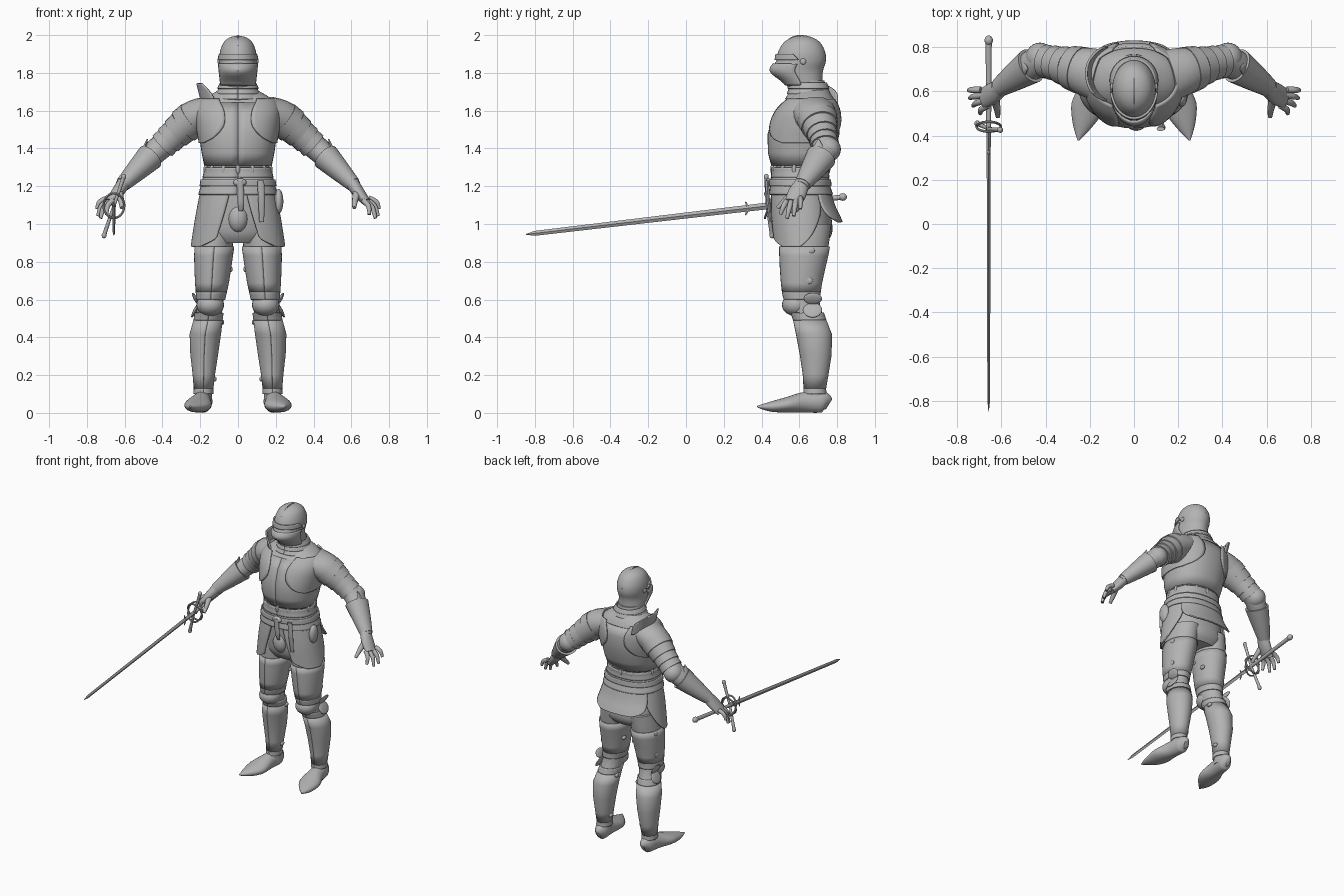
import bpy
import bmesh
from math import sin, cos, radians, pi, copysign
from mathutils import Vector, Matrix, Euler

old = bpy.data.objects.get("Cube")
if old:
    bpy.data.objects.remove(old, do_unlink=True)

steel = bpy.data.materials.new("steel_grey")
steel.use_nodes = True
GREY = (0.45, 0.45, 0.45, 1)
steel.diffuse_color = GREY
steel.node_tree.nodes["Principled BSDF"].inputs["Base Color"].default_value = GREY
made = []


def finish(name, bm, pair=False, thick=0):
    """Turn a bmesh into one object, or into a mirrored left and right pair."""
    bmesh.ops.recalc_face_normals(bm, faces=bm.faces)
    for side in (("left_", "right_") if pair else ("",)):
        mesh = bpy.data.meshes.new(side + name)
        if side == "right_":
            bmesh.ops.scale(bm, vec=(-1, 1, 1), verts=bm.verts)
            bmesh.ops.reverse_faces(bm, faces=bm.faces)
        bm.to_mesh(mesh)
        mesh.materials.append(steel)
        ob = bpy.data.objects.new(side + name, mesh)
        bpy.context.collection.objects.link(ob)
        if thick:
            mod = ob.modifiers.new("Thickness", "SOLIDIFY")
            mod.thickness, mod.offset = thick, 0
        made.append(ob)
    bm.free()


def sample(rows, per):
    """Smooth curve through rows of numbers."""
    rows = [Vector(r) for r in rows]
    out = []
    for i in range(len(rows) - 1):
        p, q = rows[i], rows[i + 1]
        before, after = rows[max(i - 1, 0)], rows[min(i + 2, len(rows) - 1)]
        for k in range(per):
            t = k / per
            m, n = (q - before) / 2, (after - p) / 2
            out.append(p * (2*t**3 - 3*t*t + 1) + m * (t**3 - 2*t*t + t)
                       + q * (3*t*t - 2*t**3) + n * (t**3 - t*t))
    return out + [rows[-1]]


def oval(angle, power):
    c, s = cos(angle), sin(angle)
    return copysign(abs(c) ** power, c), copysign(abs(s) ** power, s)


def skin(bm, grid, closed):
    for low, high in zip(grid, grid[1:]):
        n = len(low)
        for j in range(n if closed else n - 1):
            k = (j + 1) % n
            bm.faces.new((low[j], low[k], high[k], high[j]))


def loft(name, rows, upright=False, ref=(1, 0, 0), n=24, per=4, power=1, pair=False):
    """Oval rings (x, y, z, radius, radius) joined along a path."""
    bm = bmesh.new()
    pts = sample(rows, per)
    grid = []
    for i, row in enumerate(pts):
        a, b = pts[max(i - 1, 0)], pts[min(i + 1, len(pts) - 1)]
        t = Vector((0, 0, 1)) if upright else Vector((b - a)[:3]).normalized()
        u = Vector(ref)
        u = (u - t * u.dot(t)).normalized()
        v = t.cross(u)
        ring = []
        for j in range(n):
            c, s = oval(2 * pi * j / n, power)
            ring.append(bm.verts.new(Vector(row[:3]) + u * c * max(row[3], .001)
                                     + v * s * max(row[4], .001)))
        grid.append(ring)
    skin(bm, grid, True)
    bm.faces.new(grid[0])
    bm.faces.new(grid[-1])
    finish(name, bm, pair)


def plate(name, body, rows, off=.008, thick=.01, power=1, pair=False, steps=24):
    """Plate that follows an upright body; rows are (height, start, end angle, extra offset)."""
    bm = bmesh.new()
    levels = sample(body, 6)
    grid = []
    for z, a0, a1, extra in sample([tuple(r) + (0,) * (4 - len(r)) for r in rows], 4):
        i = next((i for i in range(len(levels) - 2) if levels[i + 1][2] >= z), len(levels) - 2)
        lo, hi = levels[i], levels[i + 1]
        x, y, _, rx, ry = lo.lerp(hi, min(max((z - lo[2]) / (hi[2] - lo[2]), 0), 1))
        line = []
        for j in range(steps + 1):
            c, s = oval(radians(a0 + (a1 - a0) * j / steps), power)
            line.append(bm.verts.new((x + (rx + off + extra) * c, y + (ry + off + extra) * s, z)))
        grid.append(line)
    skin(bm, grid, False)
    finish(name, bm, pair, thick)


def band(name, body, z0, z1, off, flare=0, power=1, pair=False):
    plate(name, body, [(z0, -90, 270, flare), (z1, -90, 270)], off, power=power, pair=pair, steps=40)


def ball(name, at, size, turn=(0, 0, 0), pair=False):
    bm = bmesh.new()
    rot = Euler([radians(d) for d in turn]).to_matrix().to_4x4()
    bmesh.ops.create_uvsphere(bm, u_segments=24, v_segments=14, radius=1,
                              matrix=Matrix.Translation(at) @ rot @ Matrix.Diagonal((*size, 1)))
    finish(name, bm, pair)


def rod(name, a, b, r0, r1=None, n=12, pair=False):
    r1 = r0 if r1 is None else r1
    ref = (0, 1, 0) if abs(b[1] - a[1]) < abs(b[2] - a[2]) else (1, 0, 0)
    loft(name, [(*a, r0, r0), (*b, r1, r1)], ref=ref, n=n, per=1, pair=pair)


# Torso and hips
BOXY = .9
torso = [(0, .63, .9, .15, .11), (0, .63, .96, .195, .145), (0, .615, 1.1, .19, .145),
         (0, .605, 1.2, .175, .137), (0, .605, 1.28, .165, .137), (0, .61, 1.35, .18, .162),
         (0, .615, 1.43, .19, .178), (0, .63, 1.52, .205, .18), (0, .645, 1.6, .21, .162),
         (0, .66, 1.66, .18, .125), (0, .665, 1.71, .1, .085)]
loft("torso", torso, upright=True, n=40, power=BOXY)
band("cuirass", torso, 1.31, 1.64, .004, power=BOXY)
for i in range(3):
    band(f"waist_lame_{i + 1}", torso, 1.245 - i * .045, 1.3 - i * .045, .008 + i * .004, .008, BOXY)
band("sword_belt", torso, 1.2, 1.235, .024, power=BOXY)
for i in range(14):
    a = 2 * pi * (i + .5) / 14
    ball(f"lace_{i + 1}", (.175 * cos(a), .605 + .147 * sin(a), 1.29), (.012, .012, .028))
plate("shoulder_guard", torso, [(1.43, -30, 30), (1.46, -55, 55), (1.52, -72, 72),
                                (1.6, -73, 73), (1.66, -62, 62)], .013, power=BOXY, pair=True)
raised = [(-.08, .68, 1.6, .1, .125), (-.08, .68, 1.76, .14, .145)]
plate("raised_shoulder_rim", raised, [(1.61, 110, 255), (1.69, 120, 240), (1.745, 160, 215)], 0)

# Skirt plates, codpiece and belt hangings
skirt = [(0, .625, .86, .245, .165), (0, .612, 1.05, .215, .16), (0, .605, 1.2, .185, .145)]
plate("tasset", skirt, [(.88, -38, -5), (.92, -62, 8), (.97, -67, 20), (1.06, -73, 35),
                        (1.18, -80, 40)], .004, power=BOXY, pair=True)
plate("rear_skirt", skirt, [(1.01, 65, 115, .045), (1.04, 45, 135, .035), (1.1, 35, 145, .015),
                            (1.2, 32, 148)], .004, power=BOXY)
ball("codpiece", (0, .5, 1.03), (.055, .05, .075))
ball("pouch", (.215, .57, 1.12), (.025, .04, .065))
for name, x, low in (("belt_tail", .01, 1.07), ("belt_loop", .12, 1.01)):
    loft(name, [(x, .43, 1.23, .018, .01), (x + .005, .435, 1.12, .018, .01),
                (x + .005, .45, low, .012, .008)], upright=True, n=10)
ball("belt_buckle", (.01, .44, 1.22), (.035, .018, .022))

# Gorget and helmet
neck = [(0, .655, 1.64, .135, .12), (0, .65, 1.69, .1, .098), (0, .645, 1.76, .082, .088)]
loft("gorget", neck, upright=True)
for i in range(3):
    band(f"gorget_lame_{i + 1}", neck, 1.66 + i * .028, 1.69 + i * .028, .006, .008)
helm = [(0, .635, 1.7, .08, .085), (0, .622, 1.75, .088, .1), (0, .588, 1.81, .094, .137),
        (0, .608, 1.86, .098, .132), (0, .612, 1.91, .096, .125), (0, .614, 1.96, .077, .097),
        (0, .615, 1.987, .045, .055), (0, .615, 1.997, .006, .006)]
loft("helmet", helm, upright=True, n=36)
plate("visor", helm, [(1.735, -170, -10), (1.8, -175, -5), (1.848, -175, -5)], .004)
plate("brow", helm, [(1.868, -175, -5), (1.9, -160, -20)], .005)
ball("visor_pivot", (.1, .62, 1.86), (.008, .016, .016), pair=True)
loft("helmet_comb", [(0, .51, 1.94, .005, .008), (0, .56, 1.982, .005, .008),
                     (0, .62, 1.995, .005, .005), (0, .69, 1.965, .005, .008),
                     (0, .735, 1.89, .005, .008)], n=8)

# Arms
SIDE = (0, 1, 0)
arm = [(.15, .67, 1.6, .12, .08), (.24, .695, 1.555, .105, .095), (.33, .72, 1.48, .076, .076),
       (.4, .735, 1.415, .068, .066), (.45, .725, 1.37, .07, .062),
       (.53, .67, 1.29, .058, .05), (.62, .61, 1.2, .038, .034)]
loft("arm", arm, ref=SIDE, pair=True)
curve = sample(arm, 4)
for i in range(4):
    p, q = curve[4 + 2 * i], curve[6 + 2 * i]
    grow = Vector((0, 0, 0, .009, .009))
    loft(f"arm_lame_{i + 1}", [p + grow / 3, q + grow], ref=SIDE, per=1, pair=True)
ball("elbow_guard", (.425, .752, 1.395), (.066, .068, .066), pair=True)
loft("gauntlet_cuff", [(.465, .715, 1.355, .082, .074), (.54, .665, 1.28, .064, .057),
                       (.61, .617, 1.21, .044, .04)], ref=SIDE, pair=True)
loft("cuff_point", [(.53, .68, 1.32, .05, .02), (.5, .7, 1.39, .035, .012),
                    (.48, .7, 1.45, .003, .003)], ref=SIDE, n=12, pair=True)

# Hands
loft("hand", [(.605, .615, 1.215, .04, .035), (.64, .59, 1.165, .05, .032),
              (.682, .568, 1.115, .046, .022)], ref=SIDE, pair=True)
for i, (tip, lift) in enumerate((((.695, .5, 1.05), 0), ((.727, .535, 1.03), 0),
                                 ((.742, .57, 1.042), .004), ((.748, .605, 1.08), .012))):
    root = (.662 + .01 * i, .535 + .024 * i, 1.125 + lift)
    bend = [(a + b) / 2 + d for a, b, d in zip(root, tip, (.012, 0, .008))]
    loft(f"finger_{i + 1}", [(*root, .015, .015), (*bend, .014, .014), (*tip, .009, .009)],
         ref=SIDE, n=10, pair=True)
loft("thumb", [(.63, .57, 1.17, .022, .02), (.62, .525, 1.125, .016, .016),
               (.615, .485, 1.085, .01, .01)], n=10, pair=True)

# Legs
leg = [(.185, .685, .05, .05, .06), (.182, .682, .14, .044, .052), (.18, .688, .25, .058, .068),
       (.175, .68, .4, .075, .087), (.157, .652, .5, .069, .08), (.145, .615, .6, .07, .09),
       (.137, .612, .7, .083, .103), (.128, .625, .85, .096, .124), (.11, .635, 1, .098, .135)]
loft("leg", leg, upright=True, n=28, pair=True)
for name, z0, z1 in (("ankle_lame", .1, .13), ("greave", .13, .49), ("knee_lame", .49, .53),
                     ("upper_knee_lame", .6, .64), ("thigh_plate", .64, .88)):
    band(name, leg, z0, z1, .003, pair=True)
ball("knee_guard", (.147, .582, .572), (.073, .074, .06), pair=True)
ball("knee_wing", (.225, .672, .605), (.01, .048, .034), (0, 28, 0), pair=True)
ball("lower_knee_wing", (.225, .67, .545), (.01, .05, .045), (0, -28, 0), pair=True)
for z, inner, y in ((.76, .04, .66), (.48, .085, .68), (.18, .125, .69)):
    ball("inner_buckle", (inner, y, z), (.012, .02, .014), pair=True)
for z, outer, y in ((.86, .222, .66), (.7, .218, .65)):
    ball("outer_buckle", (outer, y, z), (.008, .022, .018), pair=True)

# Pointed shoes
loft("shoe", [(.182, .757, .045, .015, .03), (.183, .725, .058, .045, .056),
              (.194, .63, .056, .052, .055), (.212, .53, .042, .072, .04),
              (.234, .45, .033, .046, .027), (.252, .378, .033, .004, .005)], pair=True)

# Sword
X = -.657


def along(y, lift=0):
    return (X, y, 1.045 + .118 * y + lift)


loft("blade", [(*along(-.848), .001, .002), (*along(-.8), .006, .013),
               (*along(.3), .009, .017), (*along(.44), .01, .018)], n=4, per=1)
rod("grip", along(.43), along(.82), .011, .014)
ball("pommel", along(.83), (.019, .022, .02))
for s in (-1, 1):
    end = (X + s * .052, .44 - s * .015, 1.095 + s * .155)
    rod("crossguard_arm", along(.43), end, .008, .011)
    ball("crossguard_end", end, (.013, .013, .016))
    rod("blade_lug", along(.33), along(.315, s * .036), .008, .003)
    ring = [(X + .055 * cos(t * pi / 8), .44 + s * .022 * abs(sin(t * pi / 8)),
             1.097 + .065 * sin(t * pi / 8), .006, .006) for t in range(17)]
    loft("guard_ring", ring, ref=SIDE, n=8, per=2)

# Smooth shading with sharp plate edges
bpy.ops.object.select_all(action="DESELECT")
for ob in made:
    ob.select_set(True)
bpy.context.view_layer.objects.active = made[0]
bpy.ops.object.shade_smooth_by_angle(angle=radians(40))
